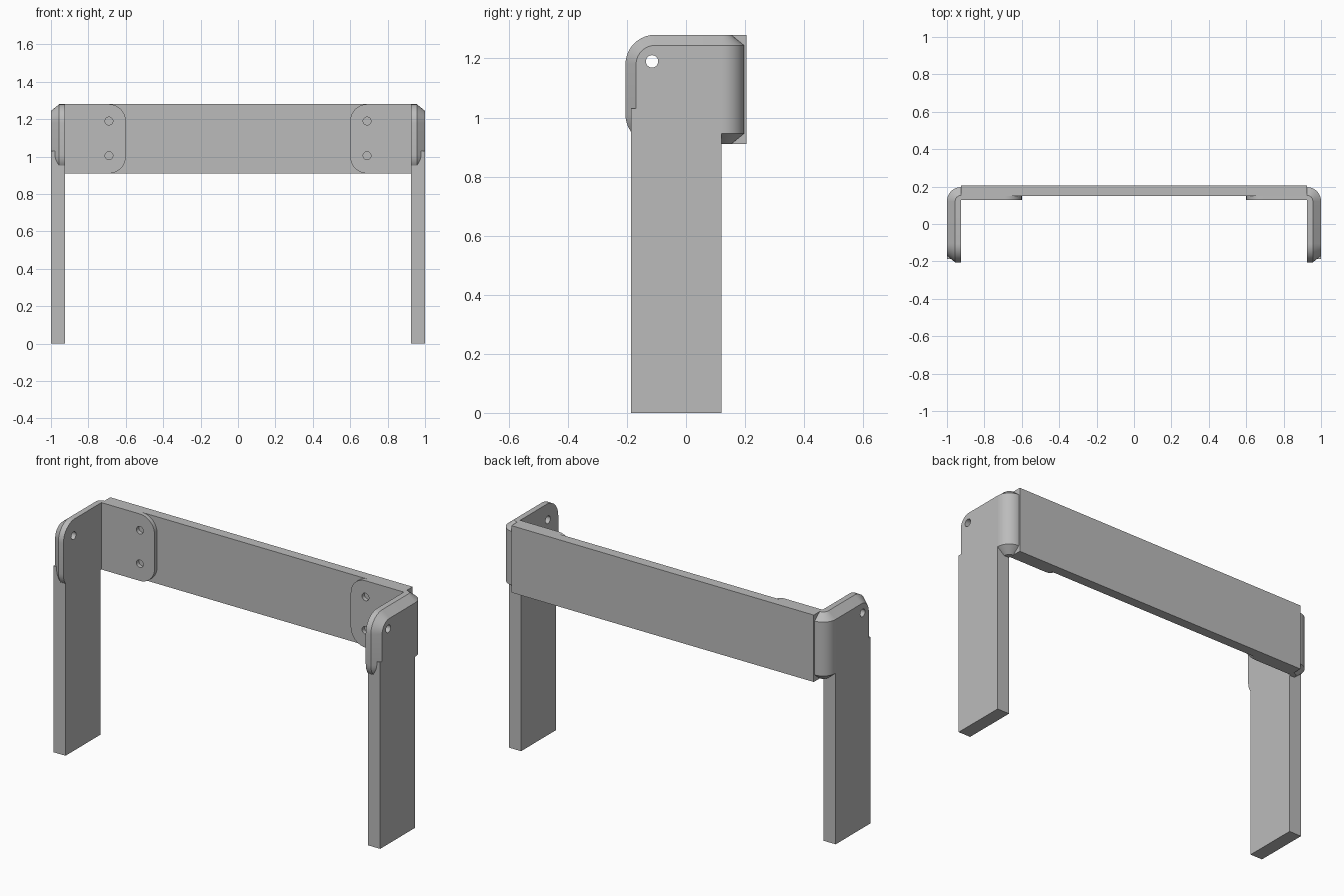
import bpy, bmesh
from math import sin, cos, pi, radians

if "Cube" in bpy.data.objects:
    bpy.data.objects.remove(bpy.data.objects["Cube"], do_unlink=True)

grey = bpy.data.materials.new("plain grey")
grey.use_nodes = True
COLOUR = (0.5, 0.5, 0.5, 1)
grey.diffuse_color = COLOUR
grey.node_tree.nodes["Principled BSDF"].inputs["Base Color"].default_value = COLOUR

INNER, OUTER = 0.925, 1.0      # leg thickness in x
LOW, TOP = 0.91, 1.28          # height range of board and brackets
BEND_Y = 0.122                 # where the bracket starts to bend
CHAMFER = 0.036


def loft(name, rings):
    """Skin equal-length closed rings and cap both ends."""
    bm = bmesh.new()
    loops = [[bm.verts.new(p) for p in ring] for ring in rings]
    n = len(rings[0])
    for a, b in zip(loops, loops[1:]):
        for i in range(n):
            j = (i + 1) % n
            bm.faces.new((a[i], a[j], b[j], b[i]))
    bm.faces.new(loops[0])
    bm.faces.new(loops[-1])
    bmesh.ops.remove_doubles(bm, verts=bm.verts, dist=1e-5)
    bmesh.ops.recalc_face_normals(bm, faces=bm.faces)
    mesh = bpy.data.meshes.new(name)
    bm.to_mesh(mesh)
    bm.free()
    ob = bpy.data.objects.new(name, mesh)
    bpy.context.collection.objects.link(ob)
    mesh.materials.append(grey)
    return ob


def box(name, x0, x1, y0, y1, z0, z1):
    rect = [(x0, y0), (x1, y0), (x1, y1), (x0, y1)]
    return loft(name, [[(x, y, z) for x, y in rect] for z in (z0, z1)])


def tab(start, end, low, top, r, steps=10):
    """Outline square at 'end' and rounded at its two 'start' corners."""
    s = 1 if end > start else -1
    pts = [(end, low), (end, top)]
    for cz, a0 in ((top - r, pi / 2), (low + r, pi)):
        for i in range(steps + 1):
            a = a0 + pi / 2 * i / steps
            pts.append((start + s * (r + r * cos(a)), cz + r * sin(a)))
    return pts


def circle(u, v, r, n=24):
    return [(u + r * cos(2 * pi * i / n), v + r * sin(2 * pi * i / n)) for i in range(n)]


def cut(ob, cutter):
    cutter.hide_render = True
    cutter.hide_viewport = True
    mod = ob.modifiers.new("hole", 'BOOLEAN')
    mod.operation = 'DIFFERENCE'
    mod.solver = 'EXACT'
    mod.object = cutter


def smooth(ob):
    bpy.ops.object.select_all(action='DESELECT')
    ob.select_set(True)
    bpy.context.view_layer.objects.active = ob
    bpy.ops.object.shade_smooth_by_angle(angle=radians(30))


def mirror(ob):
    ob.modifiers.new("other side", 'MIRROR').use_mirror_merge = False


# Cross board along the back
box("cross_board", -INNER, INNER, 0.15, 0.205, LOW, TOP)

# Legs
leg = box("leg", INNER, OUTER, -0.186, 0.12, 0, 1.03)
mirror(leg)

# Bracket side plate: rounded front corners, bevelled outer edge
full = tab(-0.205, BEND_Y, LOW, TOP, 0.1)
inset = tab(-0.205 + CHAMFER, BEND_Y, LOW + CHAMFER, TOP - CHAMFER, 0.1 - CHAMFER)
side = loft("bracket_side", [[(x, y, z) for y, z in outline]
                             for x, outline in ((INNER, full), (0.956, full), (OUTER, inset))])
smooth(side)
hole = loft("side_hole_cutter", [[(x, y, z) for y, z in circle(-0.115, 1.19, 0.021)]
                                 for x in (0.88, 1.05)])
cut(side, hole)
mirror(side)

# Bracket bend: bevelled section turned a quarter around the inner corner
section = [(0, LOW), (0.031, LOW), (0.075, LOW + CHAMFER),
           (0.075, TOP - CHAMFER), (0.031, TOP), (0, TOP)]
angles = [pi / 2 * i / 12 for i in range(13)]
bend = loft("bracket_bend", [[(INNER + r * cos(a), BEND_Y + r * sin(a), z) for r, z in section]
                             for a in angles])
smooth(bend)
mirror(bend)

# Bracket flange on the front of the board, with two screw holes
flange = loft("bracket_flange", [[(x, y, z) for x, z in tab(0.6, INNER, LOW, TOP, 0.09)]
                                 for y in (0.128, 0.15)])
smooth(flange)
for z0 in (1.005, 1.19):
    hole = loft("flange_hole_cutter", [[(x, y, z) for x, z in circle(0.69, z0, 0.021)]
                                       for y in (0.1, 0.17)])
    cut(flange, hole)
mirror(flange)
